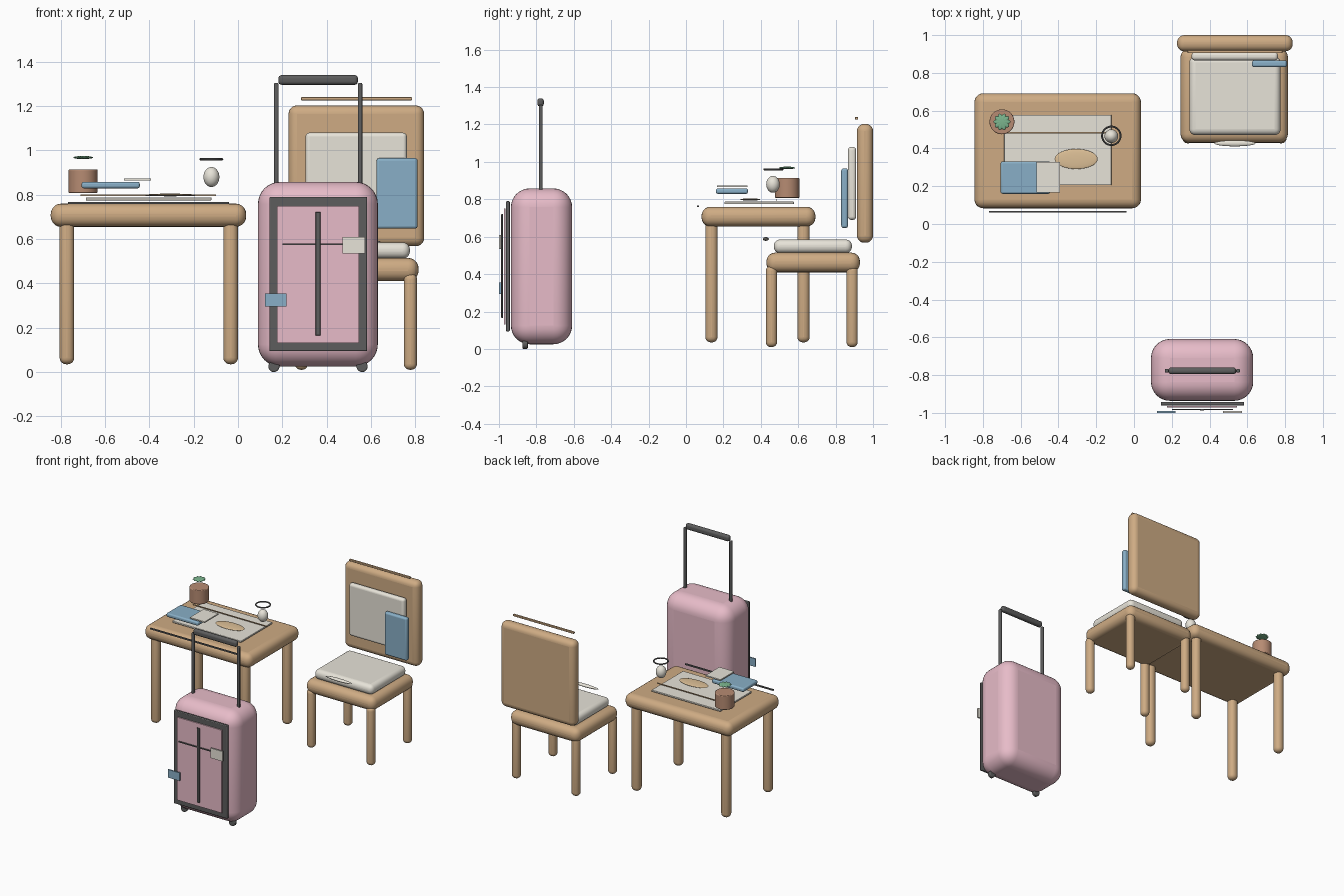
import bpy, math
from mathutils import Vector

if "Cube" in bpy.data.objects:
    bpy.data.objects.remove(bpy.data.objects["Cube"])


def mat(name, r, g, b):
    m = bpy.data.materials.new(name)
    m.diffuse_color = (r, g, b, 1)
    m.use_nodes = True
    m.node_tree.nodes["Principled BSDF"].inputs["Base Color"].default_value = m.diffuse_color
    return m


WOOD = mat("wood", 0.62, 0.41, 0.23)
PINK = mat("pink", 0.80, 0.50, 0.58)
CREAM = mat("cream", 0.80, 0.77, 0.69)
BLUE = mat("blue", 0.25, 0.43, 0.57)
DARK = mat("dark", 0.11, 0.11, 0.11)
CLAY = mat("clay", 0.47, 0.26, 0.17)
GREEN = mat("green", 0.20, 0.46, 0.27)
TAN = mat("tan", 0.73, 0.53, 0.31)


def finish(name, m, bevel=0, segments=5):
    o = bpy.context.object
    o.name = o.data.name = name
    o.data.materials.append(m)
    bpy.ops.object.transform_apply(location=False, rotation=True, scale=True)
    bpy.ops.object.shade_smooth_by_angle(angle=math.radians(35))
    if bevel:
        b = o.modifiers.new("rounding", 'BEVEL')
        b.width, b.segments, b.limit_method = bevel, segments, 'ANGLE'
        # keep the rounding ahead of the smoothing
        o.modifiers.move(len(o.modifiers) - 1, 0)
        for p in o.data.polygons:
            p.use_smooth = True
    return o


def box(name, m, x, y, z, bevel=0, segments=5):
    """Box from (min, max) pairs."""
    bpy.ops.mesh.primitive_cube_add(size=1, location=[sum(p) / 2 for p in (x, y, z)])
    bpy.context.object.scale = [p[1] - p[0] for p in (x, y, z)]
    return finish(name, m, bevel, segments)


def ellipsoid(name, m, loc, radii, turn=0):
    bpy.ops.mesh.primitive_uv_sphere_add(segments=32, ring_count=16, radius=1,
                                         location=loc, rotation=(0, 0, turn))
    bpy.context.object.scale = radii
    return finish(name, m)


def cylinder(name, m, loc, r, depth, rot=(0, 0, 0), bevel=0):
    bpy.ops.mesh.primitive_cylinder_add(vertices=32, radius=r, depth=depth,
                                        location=loc, rotation=rot)
    return finish(name, m, bevel, 3)


def legs(prefix, xs, ys, z, half):
    for side, cx in zip(("left", "right"), xs):
        for end, cy in zip(("front", "back"), ys):
            box(f"{prefix}_{end}_{side}_leg", WOOD, (cx - half, cx + half),
                (cy - half, cy + half), z, half * 0.9)


# Table
box("table_top", WOOD, (-0.845, 0.037), (0.083, 0.692), (0.655, 0.76), 0.047)
legs("table", (-0.772, -0.033), (0.136, 0.628), (0.035, 0.70), 0.033)
box("table_front_trim", DARK, (-0.767, -0.04), (0.06, 0.069), (0.758, 0.768))

# Things on the table
box("placemat", CREAM, (-0.687, -0.12), (0.206, 0.577), (0.775, 0.787), 0.002, 2)
box("thin_stick", WOOD, (-0.71, -0.10), (0.48, 0.486), (0.794, 0.80))
ellipsoid("oval_dish", TAN, (-0.306, 0.344, 0.799), (0.114, 0.053, 0.006))
box("book", BLUE, (-0.706, -0.443), (0.16, 0.331), (0.829, 0.858), 0.01, 3)
box("card", CREAM, (-0.515, -0.392), (0.167, 0.328), (0.865, 0.874))
cylinder("plant_pot", CLAY, (-0.699, 0.541, 0.861), 0.066, 0.106, bevel=0.005)
for i in range(5):
    ellipsoid(f"leaf_{i + 1}", GREEN, (-0.699, 0.541, 0.968),
              (0.045, 0.017, 0.007), i * math.pi / 5)
ellipsoid("vase", CREAM, (-0.12, 0.465, 0.88), (0.036, 0.036, 0.045))
bpy.ops.mesh.primitive_torus_add(location=(-0.12, 0.467, 0.96), major_radius=0.049,
                                 minor_radius=0.005, major_segments=40, minor_segments=10)
finish("vase_ring", DARK)

# Chair
box("chair_seat", WOOD, (0.246, 0.815), (0.43, 0.93), (0.41, 0.515), 0.047)
legs("chair", (0.286, 0.778), (0.457, 0.888), (0.01, 0.445), 0.03)
box("seat_cushion", CREAM, (0.293, 0.776), (0.47, 0.887), (0.512, 0.585), 0.033)
ellipsoid("cushion_front_oval", CREAM, (0.534, 0.427, 0.588), (0.109, 0.016, 0.01))
box("chair_back", WOOD, (0.228, 0.84), (0.914, 1.0), (0.568, 1.203), 0.038)
box("back_cushion", CREAM, (0.305, 0.762), (0.866, 0.91), (0.69, 1.08), 0.018)
box("blue_pillow", BLUE, (0.625, 0.81), (0.83, 0.866), (0.647, 0.965), 0.012, 4)
box("chair_top_bar", WOOD, (0.284, 0.786), (0.904, 0.92), (1.226, 1.24), 0.003, 2)

# Suitcase
box("suitcase_body", PINK, (0.09, 0.631), (-0.936, -0.609), (0.025, 0.858), 0.1, 8)
box("suitcase_front_frame", DARK, (0.142, 0.583), (-0.962, -0.942), (0.094, 0.79), 0.005, 2)
box("suitcase_front_panel", PINK, (0.176, 0.546), (-0.972, -0.964), (0.132, 0.75))
box("vertical_strap", DARK, (0.35, 0.372), (-0.988, -0.979), (0.165, 0.722), 0.003, 2)
box("horizontal_strap", DARK, (0.2, 0.525), (-0.985, -0.979), (0.573, 0.581))
box("cream_tag", CREAM, (0.472, 0.572), (-1.0, -0.99), (0.535, 0.609))
box("blue_tag", BLUE, (0.121, 0.219), (-1.0, -0.99), (0.295, 0.355))
for side, s in (("left", -1), ("right", 1)):
    cx = 0.362 + s * 0.189
    box(f"handle_{side}_post", DARK, (cx - 0.01, cx + 0.01), (-0.787, -0.767),
        (0.82, 1.305), 0.006, 3)
    cylinder(f"{side}_wheel", DARK, (0.361 + s * 0.199, -0.86, 0.025), 0.025, 0.028,
             (math.pi / 2, 0, 0), 0.006)
box("handle_grip", DARK, (0.182, 0.541), (-0.795, -0.76), (1.296, 1.34), 0.015, 4)
